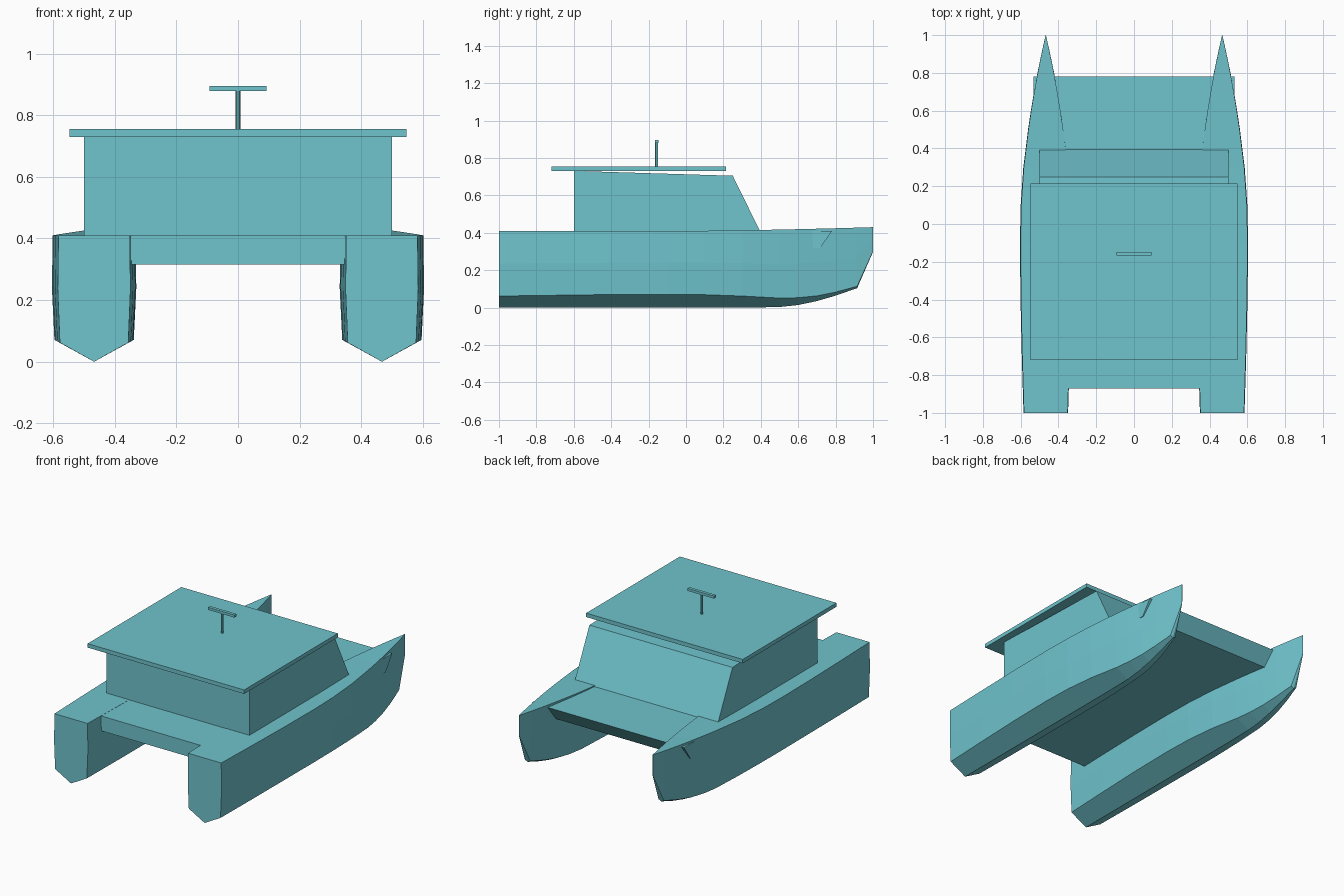
import bpy
import bmesh

cube = bpy.data.objects.get("Cube")
if cube:
    bpy.data.objects.remove(cube, do_unlink=True)

# Single painted finish
paint = bpy.data.materials.new("teal_paint")
paint.use_nodes = True
teal = (0.16, 0.55, 0.61, 1.0)
paint.diffuse_color = teal
paint.node_tree.nodes["Principled BSDF"].inputs["Base Color"].default_value = teal


def loft(name, rings):
    """Skin a closed solid through matching rings of points."""
    bm = bmesh.new()
    loops = [[bm.verts.new(p) for p in ring] for ring in rings]
    count = len(loops[0])
    for a, b in zip(loops, loops[1:]):
        for i in range(count):
            j = (i + 1) % count
            bm.faces.new((a[i], a[j], b[j], b[i]))
    bm.faces.new(loops[0])
    bm.faces.new(loops[-1])
    bmesh.ops.recalc_face_normals(bm, faces=bm.faces[:])
    mesh = bpy.data.meshes.new(name)
    bm.to_mesh(mesh)
    bm.free()
    mesh.materials.append(paint)
    obj = bpy.data.objects.new(name, mesh)
    bpy.context.collection.objects.link(obj)
    return obj


def side_profile(name, half_width, points):
    """Extrude a (y, z) outline across the boat."""
    return loft(name, [[(x, y, z) for y, z in points] for x in (-half_width, half_width)])


def slab(name, half_width, y0, y1, z0, z1):
    return side_profile(name, half_width, [(y0, z0), (y1, z0), (y1, z1), (y0, z1)])


# Hull stations from stern to bow: y, half beam, keel height, chine height
STATIONS = [
    (-1.0, 0.118, 0.0, 0.062),
    (-0.7, 0.127, 0.0, 0.066),
    (-0.4, 0.134, 0.0, 0.07),
    (-0.1, 0.137, 0.0, 0.071),
    (0.1, 0.133, 0.0, 0.069),
    (0.3, 0.119, 0.0, 0.062),
    (0.5, 0.094, 0.003, 0.051),
    (0.6, 0.079, 0.014, 0.053),
    (0.7, 0.062, 0.035, 0.063),
    (0.8, 0.044, 0.064, 0.083),
    (0.915, 0.02, 0.104, 0.114),
    (1.0, 0.001, 0.298, 0.302),
]


def hull_ring(centre, y, beam, keel, chine):
    sheer = 0.41 + 0.02 * max(0, y) ** 1.5
    middle = (chine + sheer) / 2
    half = [(beam * 0.94, chine), (beam, middle), (beam * 0.98, sheer)]
    section = [(0, keel)] + half + [(-x, z) for x, z in reversed(half)]
    return [(centre + x, y, z) for x, z in section]


# Twin hulls
for side, centre in (("left", 0.467), ("right", -0.467)):
    loft(side + "_hull", [hull_ring(centre, *station) for station in STATIONS])

# Bridge deck with raked leading edge
side_profile("bridge_deck", 0.532,
             [(-0.87, 0.315), (0.715, 0.315), (0.78, 0.409), (-0.87, 0.409)])

# Cabin with sloping windscreen, and overhanging roof
side_profile("cabin", 0.5, [(-0.6, 0.4), (0.4, 0.4), (0.25, 0.705), (-0.6, 0.731)])
slab("roof", 0.547, -0.72, 0.215, 0.73, 0.755)

# Mast and crossbar
bpy.ops.mesh.primitive_cylinder_add(vertices=12, radius=0.008, depth=0.13,
                                    location=(0, -0.157, 0.817))
mast = bpy.context.object
mast.name = "mast"
mast.data.materials.append(paint)
bpy.ops.object.shade_smooth_by_angle()
slab("mast_crossbar", 0.093, -0.167, -0.147, 0.879, 0.895)
